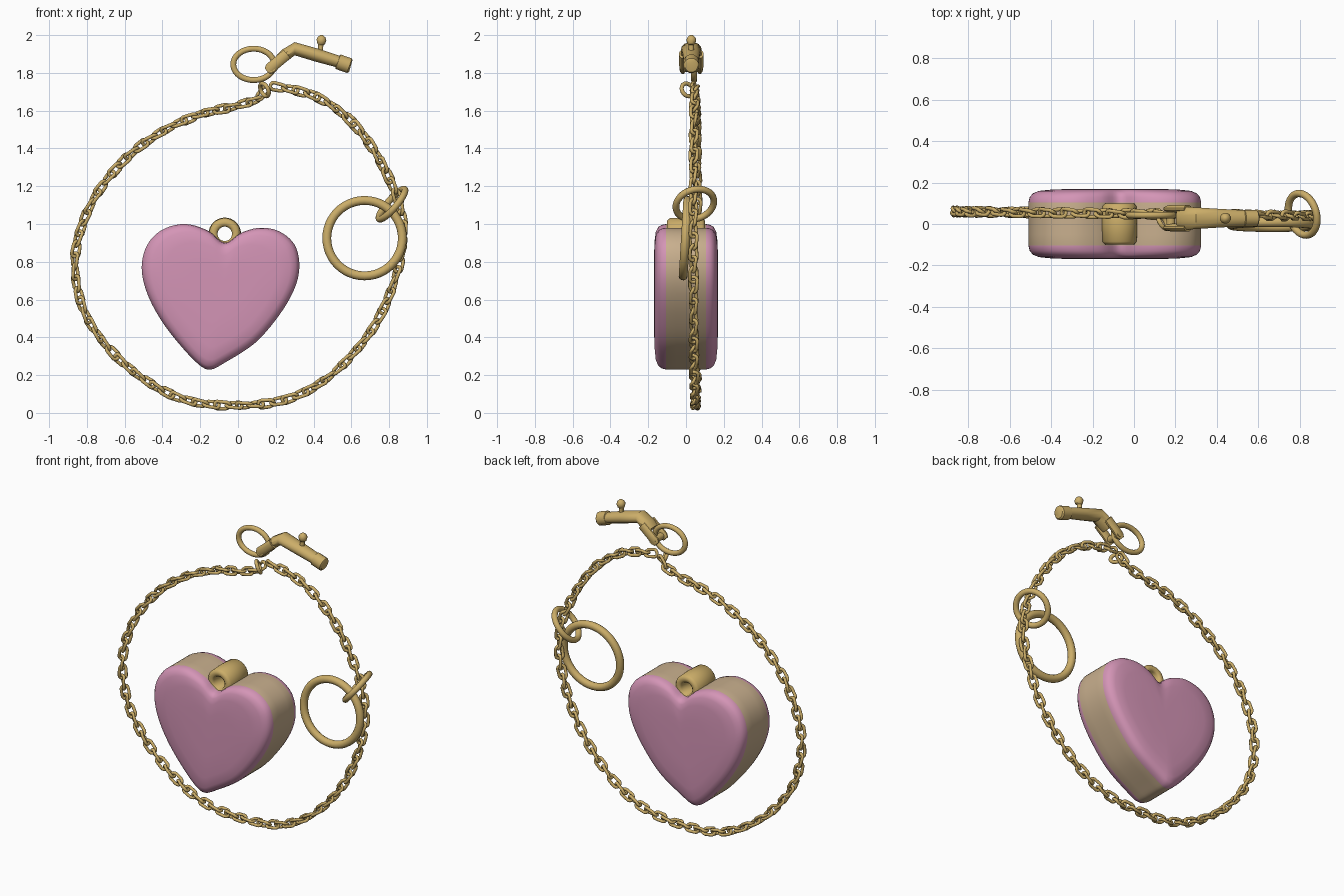
import bpy, bmesh, math, random
from mathutils import Vector, Matrix

if "Cube" in bpy.data.objects:
    bpy.data.objects.remove(bpy.data.objects["Cube"], do_unlink=True)
random.seed(4)


def material(name, color):
    m = bpy.data.materials.new(name)
    m.use_nodes = True
    m.diffuse_color = (*color, 1)
    m.node_tree.nodes["Principled BSDF"].inputs["Base Color"].default_value = (*color, 1)
    return m


gold = material("gold", (0.60, 0.42, 0.14))
pink = material("pink enamel", (0.66, 0.30, 0.47))
beige = material("beige side", (0.58, 0.43, 0.27))


def finish(name, bm, mats, angle=40):
    bmesh.ops.recalc_face_normals(bm, faces=bm.faces)
    mesh = bpy.data.meshes.new(name)
    bm.to_mesh(mesh)
    bm.free()
    for m in mats:
        mesh.materials.append(m)
    ob = bpy.data.objects.new(name, mesh)
    bpy.context.collection.objects.link(ob)
    bpy.ops.object.select_all(action='DESELECT')
    ob.select_set(True)
    bpy.context.view_layer.objects.active = ob
    bpy.ops.object.shade_smooth_by_angle(angle=math.radians(angle))
    return ob


def bridge(bm, a, b, index=0):
    for i in range(len(a)):
        j = (i + 1) % len(a)
        bm.faces.new((a[i], a[j], b[j], b[i])).material_index = index


def sweep(bm, pts, normal, radii, closed=False, sides=8):
    """Elliptical tube along a flat path; radii are (along normal, across it)."""
    rings, count = [], len(pts)
    for i, p in enumerate(pts):
        if closed:
            t = pts[(i + 1) % count] - pts[i - 1]
        else:
            t = pts[min(i + 1, count - 1)] - pts[max(i - 1, 0)]
        side = t.cross(normal).normalized()
        rn, rs = radii[i] if isinstance(radii, list) else (radii, radii)
        rings.append([bm.verts.new(p + normal * rn * math.sin(a) + side * rs * math.cos(a))
                      for a in (math.tau * (k + 0.5) / sides for k in range(sides))])
    for i in range(count - (not closed)):
        bridge(bm, rings[i], rings[(i + 1) % count])
    if not closed:
        bm.faces.new(rings[0])
        bm.faces.new(rings[-1])


def smooth_path(pts, closed, steps=8):
    """Catmull-Rom curve through (x, z) points."""
    n, out = len(pts), []
    get = lambda i: Vector(pts[i % n] if closed else pts[max(0, min(i, n - 1))])
    for i in range(n if closed else n - 1):
        a, b, c, d = (get(i + k) for k in (-1, 0, 1, 2))
        for s in range(steps):
            t = s / steps
            out.append(0.5 * (2 * b + (c - a) * t + (2 * a - 5 * b + 4 * c - d) * t * t
                              + (3 * b - a - 3 * c + d) * t ** 3))
    return out


def ring(name, center, normal, rx, rz, wire):
    n = Vector(normal).normalized()
    u = Vector((0, 0, 1)).cross(n).normalized()
    v = n.cross(u)
    pts = [Vector(center) + u * rx * math.cos(a) + v * rz * math.sin(a)
           for a in (math.tau * k / 48 for k in range(48))]
    bm = bmesh.new()
    sweep(bm, pts, n, wire, True, 12)
    finish(name, bm, [gold])


# Heart pendant: outline lofted through shrinking layers, enamel on both faces
outline = smooth_path([
    (-.145, .23), (-.08, .26), (.09, .37), (.22, .52), (.3, .66), (.325, .78), (.3, .89),
    (.22, .96), (.12, .98), (.02, .955), (-.07, .9), (-.16, .965), (-.28, 1), (-.4, .97),
    (-.48, .89), (-.51, .77), (-.48, .63), (-.4, .48), (-.29, .34), (-.2, .25)], True, 5)
mid = Vector((-.09, .66))
half = [(1, .05), (1, .105), (.985, .13), (.95, .148), (.88, .16), (.72, .167), (.4, .17), (.1, .17)]
layers = [(s, -y) for s, y in reversed(half)] + half
bm = bmesh.new()
loops = []
for s, y in layers:
    flat = [mid + (p - mid) * s for p in outline]
    loops.append([bm.verts.new((p.x, y, p.y)) for p in flat])
for (a, b), (la, lb) in zip(zip(loops, loops[1:]), zip(layers, layers[1:])):
    bridge(bm, a, b, 1 if abs(la[1] + lb[1]) / 2 > 0.11 else 0)
for end in (loops[0], loops[-1]):
    bm.faces.new(end).material_index = 1
finish("heart_pendant", bm, [beige, pink], 50)

# Bail: thick rounded sleeve seated in the notch of the heart
bm = bmesh.new()
sleeve = [(.038, -.09), (.05, -.1), (.07, -.1), (.083, -.085), (.086, 0),
          (.083, .085), (.07, .1), (.05, .1), (.038, .09)]
hoops = [[bm.verts.new((-.07 + r * math.cos(a), y, .948 + r * math.sin(a)))
          for a in (math.tau * k / 32 for k in range(32))] for r, y in sleeve]
for i in range(len(hoops)):
    bridge(bm, hoops[i - 1], hoops[i])
finish("bail", bm, [gold], 60)

# Chain: twisted oval links, alternately rolled along the path
path = smooth_path([
    (.13, 1.69), (.1, 1.66), (-.03, 1.62), (-.2, 1.58), (-.4, 1.49), (-.6, 1.34), (-.77, 1.12),
    (-.86, .85), (-.83, .58), (-.7, .36), (-.5, .18), (-.28, .07), (-.03, .04), (.25, .07),
    (.48, .19), (.68, .4), (.8, .62), (.87, .88), (.86, 1.08), (.8, 1.24), (.7, 1.42),
    (.57, 1.57), (.4, 1.68), (.19, 1.73)], False, 30)
bm = bmesh.new()
spacing, travelled, number = 0.06, 0.06, 0
for p, q in zip(path, path[1:]):
    travelled += (q - p).length
    if travelled < spacing:
        continue
    travelled -= spacing
    number += 1
    center = Vector((p.x, .05 - .012 * p.x, p.y))
    t = Vector((q.x - p.x, 0, q.y - p.y)).normalized()
    roll = math.radians(45 if number % 2 else -45) + random.uniform(-.3, .3)
    n = Matrix.Rotation(roll, 3, t) @ Vector((0, 1, 0))
    across = n.cross(t)
    pts = []
    for k in range(16):
        a = math.tau * k / 16
        pts.append(center + t * (.018 * (1 if math.cos(a) > 0 else -1) + .024 * math.cos(a))
                   + across * .022 * math.sin(a) + n * .006 * math.sin(2 * a))
    sweep(bm, pts, n, .0095, True, 8)
finish("chain", bm, [gold], 70)

# Rings
ring("large_ring", (.67, -.003, .925), (0, 1, -.06), .2, .2, .024)
ring("connecting_ring", (.815, .047, 1.105), (.737, .217, -.63), .103, .103, .018)
ring("clasp_ring", (.083, .043, 1.845), (0, 1, 0), .108, .083, .016)
ring("jump_ring", (.14, .008, 1.71), (.75, .5, .35), .036, .036, .011)

# Clasp: bent barrel, end cap, forked prongs with a pin, and a thumb knob
Y = Vector((0, 1, 0))
cy = .028


def bar(name, sections, normal=Y, y=cy, sides=12):
    """Lofted bar from (x, z, radius along normal, radius across)."""
    bm = bmesh.new()
    sweep(bm, [Vector((x, y, z)) for x, z, _, _ in sections], normal,
          [(a, b) for _, _, a, b in sections], False, sides)
    finish(name, bm, [gold])


bar("clasp_barrel", [(.22, 1.87, .055, .028), (.25, 1.895, .058, .034), (.3, 1.928, .054, .036),
                     (.42, 1.893, .046, .036), (.54, 1.857, .04, .032)])
bar("clasp_end_cap", [(.525, 1.861, .03, .03), (.53, 1.859, .042, .042),
                      (.59, 1.838, .042, .042), (.597, 1.836, .034, .034)])
for side, label in ((-1, "front"), (1, "back")):
    bar("clasp_prong_" + label, [(.26, 1.9, .02, .03), (.2, 1.85, .02, .03),
                                 (.17, 1.822, .018, .032), (.155, 1.808, .012, .02)],
        y=cy + side * .045)
bar("clasp_knob", [(.435, 1.9, .016, .016), (.438, 1.948, .014, .014), (.44, 1.955, .022, .022),
                   (.442, 1.975, .027, .027), (.443, 1.99, .02, .02), (.444, 2, .007, .007)])

bm = bmesh.new()
sweep(bm, [Vector((.178, cy + s * .06, 1.825)) for s in (-1, 1)], Vector((0, 0, 1)), .022, False, 12)
finish("clasp_pin", bm, [gold])
